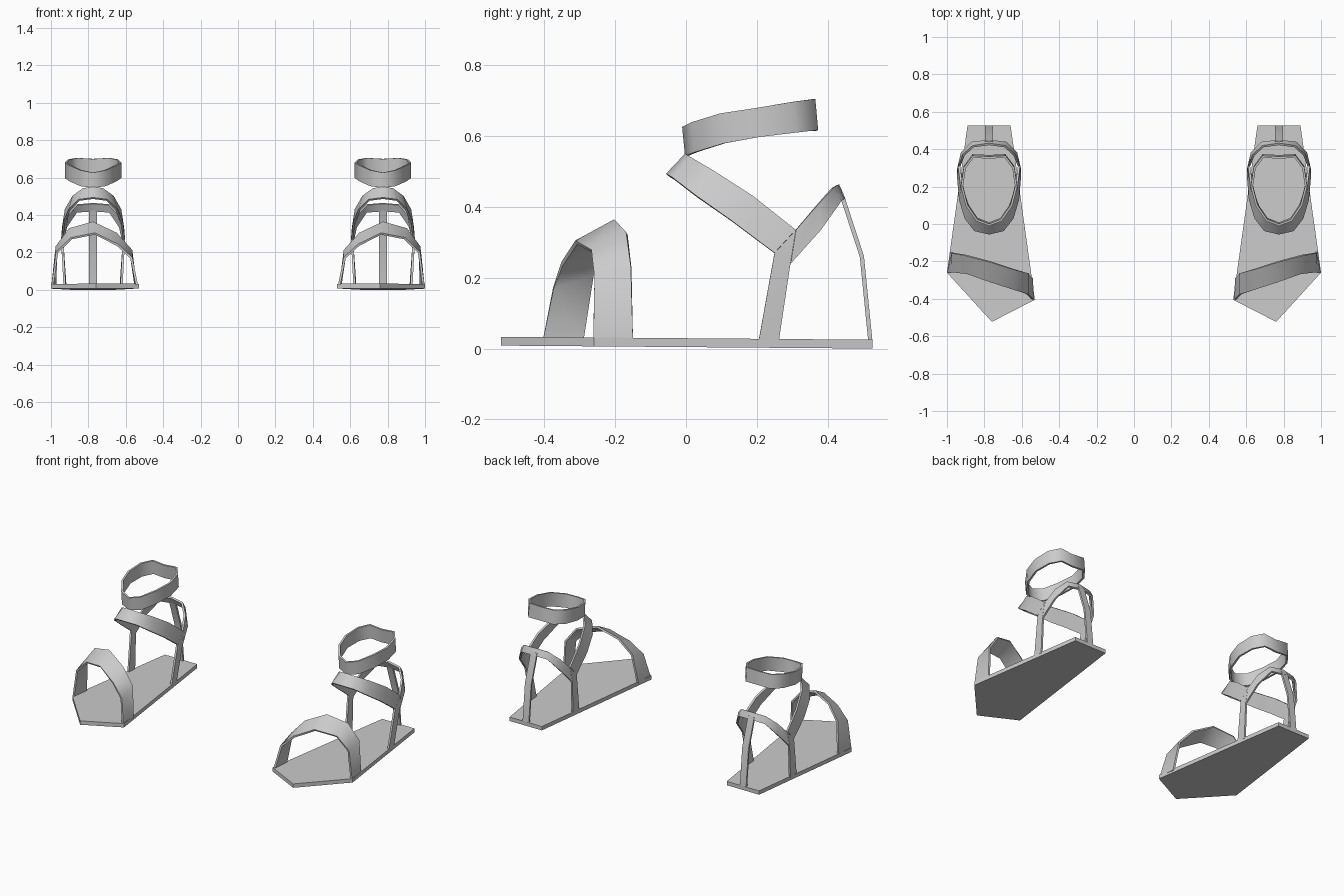
import bpy, bmesh, math

if "Cube" in bpy.data.objects:
    bpy.data.objects.remove(bpy.data.objects["Cube"], do_unlink=True)

CENTRE = 0.775   # sideways distance of each sandal from the middle
THICK = 0.012

grey = bpy.data.materials.new("soft_grey")
grey.use_nodes = True
grey.diffuse_color = (0.6, 0.6, 0.6, 1)
grey.node_tree.nodes["Principled BSDF"].inputs["Base Color"].default_value = (0.6, 0.6, 0.6, 1)


def finish(name, bm):
    bmesh.ops.remove_doubles(bm, verts=bm.verts, dist=0.0005)
    bmesh.ops.recalc_face_normals(bm, faces=bm.faces)
    mesh = bpy.data.meshes.new(name)
    bm.to_mesh(mesh)
    bm.free()
    mesh.materials.append(grey)
    ob = bpy.data.objects.new(name, mesh)
    bpy.context.collection.objects.link(ob)
    bpy.ops.object.select_all(action="DESELECT")
    ob.select_set(True)
    bpy.context.view_layer.objects.active = ob
    return ob


def ribbon(name, side, rows):
    """Thin strap through rows of (offset, y, z) edge pairs."""
    bm = bmesh.new()
    rungs = [[bm.verts.new((side * (CENTRE + x), y, z)) for x, y, z in row] for row in rows]
    for (a, b), (c, d) in zip(rungs, rungs[1:]):
        bm.faces.new((a, b, d, c))
    ob = finish(name, bm)
    solid = ob.modifiers.new("thickness", "SOLIDIFY")
    solid.thickness = THICK
    solid.offset = 0
    bpy.ops.object.modifier_apply(modifier=solid.name)
    bpy.ops.object.shade_smooth_by_angle(angle=math.radians(60))


def mirrored(half):
    """Extend rows that start on the centre line to both sides."""
    flip = [[(-x, y, z) for x, y, z in row] for row in half[:0:-1]]
    return flip + half


def sole(side):
    outline = [(-0.115, 0.527), (0.115, 0.527), (0.225, -0.26), (-0.015, -0.523), (-0.245, -0.405)]
    bm = bmesh.new()
    rings = []
    for height in (0.0, 0.025):
        rings.append([bm.verts.new((side * (CENTRE + x), y, height + 0.008 * (0.527 - y)))
                      for x, y in outline])
    bm.faces.new(rings[0])
    bm.faces.new(rings[1])
    for i in range(5):
        j = (i + 1) % 5
        bm.faces.new((rings[0][i], rings[0][j], rings[1][j], rings[1][i]))
    finish(label + "_sole", bm)


# Slanted toe strap: front edge, rear edge
toe = [((0.217, -0.262, 0.02), (0.203, -0.15, 0.02)),
       ((0.193, -0.258, 0.2), (0.195, -0.155, 0.23)),
       ((0.115, -0.265, 0.275), (0.125, -0.167, 0.325)),
       ((-0.01, -0.31, 0.3), (0.0, -0.2, 0.36)),
       ((-0.13, -0.35, 0.24), (-0.125, -0.24, 0.3)),
       ((-0.205, -0.375, 0.17), (-0.205, -0.262, 0.21)),
       ((-0.235, -0.405, 0.02), (-0.228, -0.29, 0.02))]

# Instep strap: upper edge, lower edge
instep = [((0, 0.002, 0.547), (0, -0.052, 0.49)),
          ((0.05, 0.012, 0.54), (0.075, -0.035, 0.48)),
          ((0.105, 0.08, 0.5), (0.125, 0.03, 0.43)),
          ((0.145, 0.19, 0.43), (0.155, 0.13, 0.36)),
          ((0.16, 0.31, 0.335), (0.165, 0.25, 0.27))]

# Strap behind the heel
heel = [((0, 0.427, 0.462), (0, 0.445, 0.422)),
        ((0.085, 0.415, 0.455), (0.09, 0.435, 0.415)),
        ((0.135, 0.37, 0.405), (0.145, 0.38, 0.335)),
        ((0.16, 0.31, 0.335), (0.165, 0.295, 0.24))]

# Side stem, ending in a point where the straps meet
stem = [((0.16, 0.31, 0.335), (0.16, 0.31, 0.335)),
        ((0.165, 0.25, 0.27), (0.165, 0.295, 0.24)),
        ((0.152, 0.205, 0.02), (0.148, 0.262, 0.02))]

# Narrow post down the back of the heel
post = [((-0.022, y, z), (0.022, y, z)) for y, z in ((0.438, 0.44), (0.497, 0.26), (0.521, 0.02))]

# Ankle band: offset, y, top and bottom heights
band = [((x, y, top), (x, y + 0.008, low)) for x, y, top, low in
        ((0, -0.005, 0.627, 0.545), (0.065, 0.02, 0.64, 0.555), (0.12, 0.1, 0.665, 0.58),
         (0.145, 0.2, 0.68, 0.598), (0.13, 0.3, 0.697, 0.61), (0.085, 0.36, 0.705, 0.617),
         (0, 0.355, 0.7, 0.615))]

for label, side in (("left", 1), ("right", -1)):
    sole(side)
    ribbon(label + "_toe_strap", side, toe)
    ribbon(label + "_instep_strap", side, mirrored(instep))
    ribbon(label + "_heel_strap", side, mirrored(heel))
    ribbon(label + "_heel_post", side, post)
    ribbon(label + "_ankle_band", side, mirrored(band))
    for place, sign in (("outer", 1), ("inner", -1)):
        rows = [[(sign * x, y, z) for x, y, z in row] for row in stem]
        ribbon(label + "_" + place + "_stem", side, rows)
